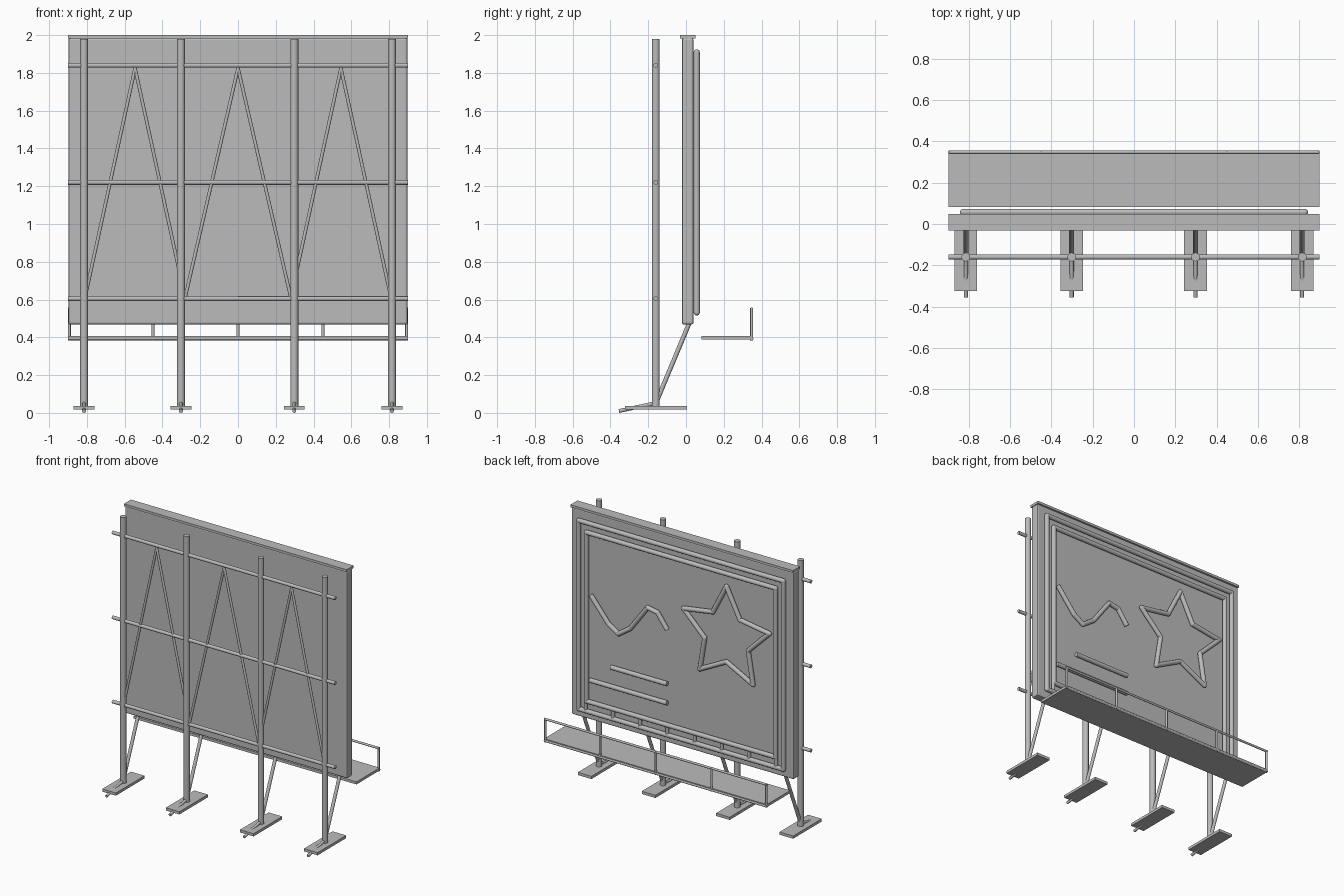
import bpy, bmesh, math
from mathutils import Vector, Matrix

if "Cube" in bpy.data.objects:
    bpy.data.objects.remove(bpy.data.objects["Cube"])

steel = bpy.data.materials.new("steel_grey")
steel.diffuse_color = (0.5, 0.5, 0.5, 1)
steel.use_nodes = True
steel.node_tree.nodes["Principled BSDF"].inputs["Base Color"].default_value = steel.diffuse_color


def finish(name, bm, smooth=False):
    mesh = bpy.data.meshes.new(name)
    if smooth:
        for f in bm.faces:
            f.smooth = len(f.verts) <= 4
    bm.to_mesh(mesh)
    bm.free()
    mesh.materials.append(steel)
    ob = bpy.data.objects.new(name, mesh)
    bpy.context.collection.objects.link(ob)
    return ob


def box(name, lo, hi, bevel=0.0):
    bm = bmesh.new()
    lo, hi = Vector(lo), Vector(hi)
    bmesh.ops.create_cube(bm, size=1, matrix=Matrix.Translation((lo + hi) / 2)
                          @ Matrix.Diagonal((*(hi - lo), 1)))
    ob = finish(name, bm)
    if bevel:
        m = ob.modifiers.new("rounded_edges", "BEVEL")
        m.width, m.segments = bevel, 2
    return ob


def tube(name, pts, r, closed=False, sides=16):
    """Round bar along points, with ball joints at the bends."""
    bm = bmesh.new()
    pts = [Vector(p) for p in pts]
    n = len(pts)
    for i in range(n if closed else n - 1):
        a, b = pts[i], pts[(i + 1) % n]
        d = b - a
        mat = (Matrix.Translation((a + b) / 2)
               @ d.to_track_quat("Z", "Y").to_matrix().to_4x4())
        bmesh.ops.create_cone(bm, cap_ends=True, segments=sides, radius1=r,
                              radius2=r, depth=d.length, matrix=mat)
    for p in (pts if closed else pts[1:-1]):
        bmesh.ops.create_uvsphere(bm, u_segments=sides, v_segments=8, radius=r,
                                  matrix=Matrix.Translation(p))
    return finish(name, bm, True)


# Display panel and its cap
box("panel", (-0.898, -0.022, 0.468), (0.898, 0.04, 1.984), 0.01)
box("panel_cap", (-0.9, -0.032, 1.982), (0.9, 0.049, 2.0))

# Light tubes on the display side
Y, R = 0.057, 0.0165


def rect(x, z0, z1):
    return [(-x, Y, z0), (x, Y, z0), (x, Y, z1), (-x, Y, z1)]


tube("outer_tube_frame", rect(0.827, 0.532, 1.908), R, True)
tube("inner_tube_frame", rect(0.765, 0.605, 1.838), R, True)
for i in range(8):
    x = -0.77 + i * 0.22
    tube("frame_connector", [(x, Y, 0.53), (x, Y, 0.6)], 0.012)

star = []
for i in range(10):
    r = 0.185 if i % 2 else 0.365
    a = math.pi / 2 + i * math.pi / 5
    star.append((-0.367 + r * math.cos(a), Y, 1.38 + r * math.sin(a)))
tube("star_tube", star, R, True)

wave = [(0.73, 1.39), (0.585, 1.215), (0.505, 1.165), (0.41, 1.23),
        (0.27, 1.42), (0.19, 1.405), (0.112, 1.3)]
tube("wave_tube", [(x, Y, z) for x, z in wave], R)
tube("upper_line_tube", [(0.565, Y, 0.905), (0.112, Y, 0.905)], R)
tube("lower_line_tube", [(0.735, Y, 0.765), (0.112, Y, 0.765)], R)

# Support posts, each with foot plate, strut and anchor rod
PY = -0.16
for x in (-0.815, -0.302, 0.298, 0.815):
    tube("support_post", [(x, PY, 0.03), (x, PY, 1.98)], 0.021, sides=20)
    box("foot_plate", (x - 0.055, -0.324, 0.017), (x + 0.055, 0.006, 0.037))
    tube("panel_strut", [(x, PY, 0.05), (x, 0.016, 0.472)], 0.012)
    tube("anchor_rod", [(x, PY, 0.052), (x, -0.355, 0.01)], 0.01)

# Horizontal rails across the posts
for z in (1.84, 1.22, 0.605):
    tube("cross_rail", [(-0.9, PY, z), (0.9, PY, z)], 0.0125)

# Zigzag bracing
zig = [(-0.81, 0.61), (-0.545, 1.825), (-0.28, 0.61), (0, 1.825),
       (0.28, 0.61), (0.545, 1.825), (0.81, 0.61)]
tube("zigzag_brace", [(x, PY, z) for x, z in zig], 0.009)

# Service walkway with guard rail
box("walkway", (-0.9, 0.082, 0.388), (0.9, 0.352, 0.407))
tube("guard_rail", [(-0.9, 0.348, 0.55), (0.9, 0.348, 0.55)], 0.008)
tube("walkway_edge_rail", [(-0.9, 0.348, 0.392), (0.9, 0.348, 0.392)], 0.009)
for x in (-0.893, -0.45, 0, 0.45, 0.893):
    tube("guard_post", [(x, 0.348, 0.384), (x, 0.348, 0.555)], 0.008)
